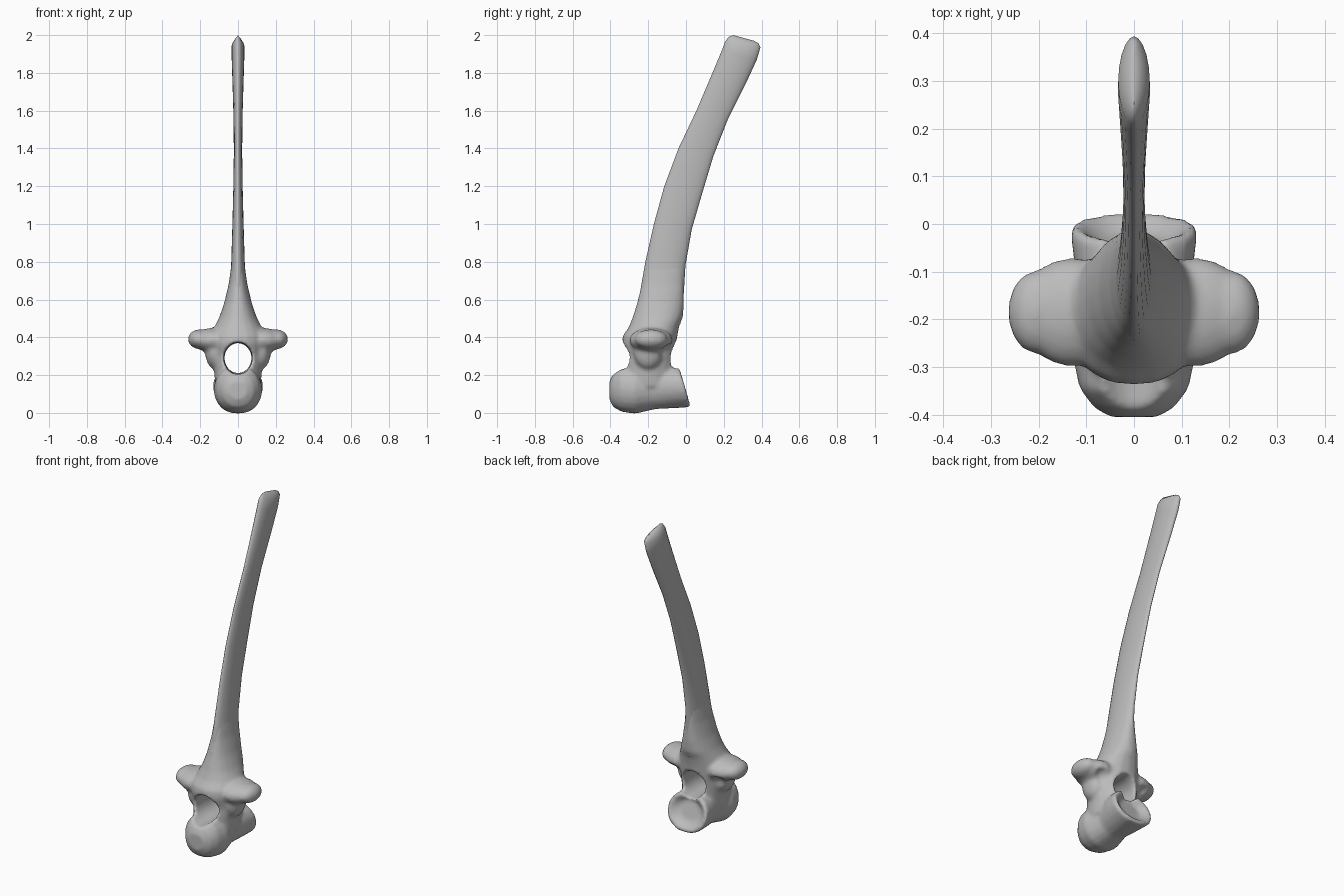
import bpy, bmesh
from math import sin, cos, pi, copysign
from mathutils import Matrix

cube = bpy.data.objects.get("Cube")
if cube:
    bpy.data.objects.remove(cube)

bone = bpy.data.materials.new("bone grey")
bone.use_nodes = True
colour = (0.5, 0.5, 0.5, 1)
bone.diffuse_color = colour
bone.node_tree.nodes["Principled BSDF"].inputs["Base Color"].default_value = colour


def loft(bm, rings, power=1.0, sides=20):
    """Skin rings given as (front y, front z, back y, back z, half width)."""
    loops = []
    for ya, za, yb, zb, w in rings:
        loop = []
        for i in range(sides):
            a = 2 * pi * i / sides
            t = (1 - cos(a)) / 2
            x = w * copysign(abs(sin(a)) ** power, sin(a))
            loop.append(bm.verts.new((x, ya + (yb - ya) * t, za + (zb - za) * t)))
        loops.append(loop)
    for lo, hi in zip(loops, loops[1:]):
        for i in range(sides):
            j = (i + 1) % sides
            bm.faces.new((lo[i], lo[j], hi[j], hi[i]))
    bm.faces.new(loops[0][::-1])
    bm.faces.new(loops[-1])


def ellipsoid(bm, centre, radii):
    m = Matrix.Translation(centre) @ Matrix.Diagonal((*radii, 1))
    bmesh.ops.create_uvsphere(bm, u_segments=24, v_segments=14, radius=1, matrix=m)


def finish(bm, name):
    bmesh.ops.recalc_face_normals(bm, faces=bm.faces)
    mesh = bpy.data.meshes.new(name)
    bm.to_mesh(mesh)
    bm.free()
    mesh.materials.append(bone)
    obj = bpy.data.objects.new(name, mesh)
    bpy.context.collection.objects.link(obj)
    mesh.polygons.foreach_set("use_smooth", [True] * len(mesh.polygons))
    return obj


# Tall blade-like spine leaning backwards
bm = bmesh.new()
loft(bm, [
    (-.25, .45, -.03, .47, .06), (-.25, .60, -.015, .58, .052),
    (-.215, .80, -.003, .78, .036), (-.17, 1.0, .03, .97, .03),
    (-.115, 1.2, .085, 1.16, .025), (-.04, 1.4, .145, 1.36, .022),
    (.055, 1.6, .22, 1.55, .024), (.14, 1.8, .315, 1.74, .03),
    (.19, 1.92, .375, 1.87, .034), (.207, 1.965, .394, 1.935, .033),
    (.225, 1.99, .385, 1.955, .018), (.25, 2.0, .36, 1.97, .002)], 1.1)
finish(bm, "spine")

# Rounded front ball, waist and cupped rear of the body
bm = bmesh.new()
loft(bm, [
    (-.405, .07, -.405, .17, .05), (-.385, .03, -.385, .21, .085),
    (-.34, .005, -.35, .25, .115), (-.27, -.005, -.28, .25, .13),
    (-.16, .02, -.2, .24, .105), (-.06, .025, -.12, .25, .125),
    (.02, .03, -.04, .25, .135), (.025, .05, -.03, .235, .12),
    (-.02, .08, -.06, .20, .07)], .85)

# Neural arch rising and narrowing into the spine
loft(bm, [
    (-.34, .14, -.06, .14, .12), (-.335, .25, -.055, .25, .13),
    (-.325, .30, -.055, .30, .135), (-.34, .37, -.05, .36, .145),
    (-.335, .41, -.045, .41, .145), (-.305, .45, -.035, .46, .125),
    (-.285, .50, -.015, .51, .10), (-.26, .58, -.01, .58, .074),
    (-.235, .68, -.01, .68, .05), (-.205, .82, -.012, .82, .03)], .9)

# Side processes, left and right
for s in (-1, 1):
    ellipsoid(bm, (s * .205, -.185, .39), (.06, .088, .052))
    ellipsoid(bm, (s * .13, -.185, .385), (.11, .115, .065))
    ellipsoid(bm, (s * .12, -.2, .33), (.055, .08, .1))
body = finish(bm, "vertebra_body")

# Canal through the arch, flared at both ends, and hollows behind the processes
bm = bmesh.new()
loft(bm, [
    (-.5, .20, -.5, .38, .085), (-.33, .205, -.33, .375, .078),
    (-.2, .21, -.2, .37, .072), (-.1, .21, -.1, .37, .072),
    (.1, .20, .1, .40, .09)])
cutter = finish(bm, "canal_cutter")
bm = bmesh.new()
for s in (-1, 1):
    ellipsoid(bm, (s * .155, -.07, .31), (.055, .07, .06))
    ellipsoid(bm, (s * .16, -.33, .28), (.04, .06, .06))
hollows = finish(bm, "hollow_cutter")

# Fuse the parts, carve them and soften the joins
remesh = body.modifiers.new("fuse", "REMESH")
remesh.mode = "VOXEL"
remesh.voxel_size = .009
remesh.use_smooth_shade = True
for tool in (cutter, hollows):
    tool.hide_render = True
    cut = body.modifiers.new("carve", "BOOLEAN")
    cut.operation = "DIFFERENCE"
    cut.solver = "EXACT"
    cut.object = tool
again = body.modifiers.new("refuse", "REMESH")
again.mode = "VOXEL"
again.voxel_size = .009
again.use_smooth_shade = True
soften = body.modifiers.new("soften", "SMOOTH")
soften.factor = .5
soften.iterations = 8

# Bake the result and drop the cutters
deps = bpy.context.evaluated_depsgraph_get()
baked = bpy.data.meshes.new_from_object(body.evaluated_get(deps))
body.modifiers.clear()
body.data = baked
if not baked.materials:
    baked.materials.append(bone)
for tool in (cutter, hollows):
    bpy.data.objects.remove(tool)
